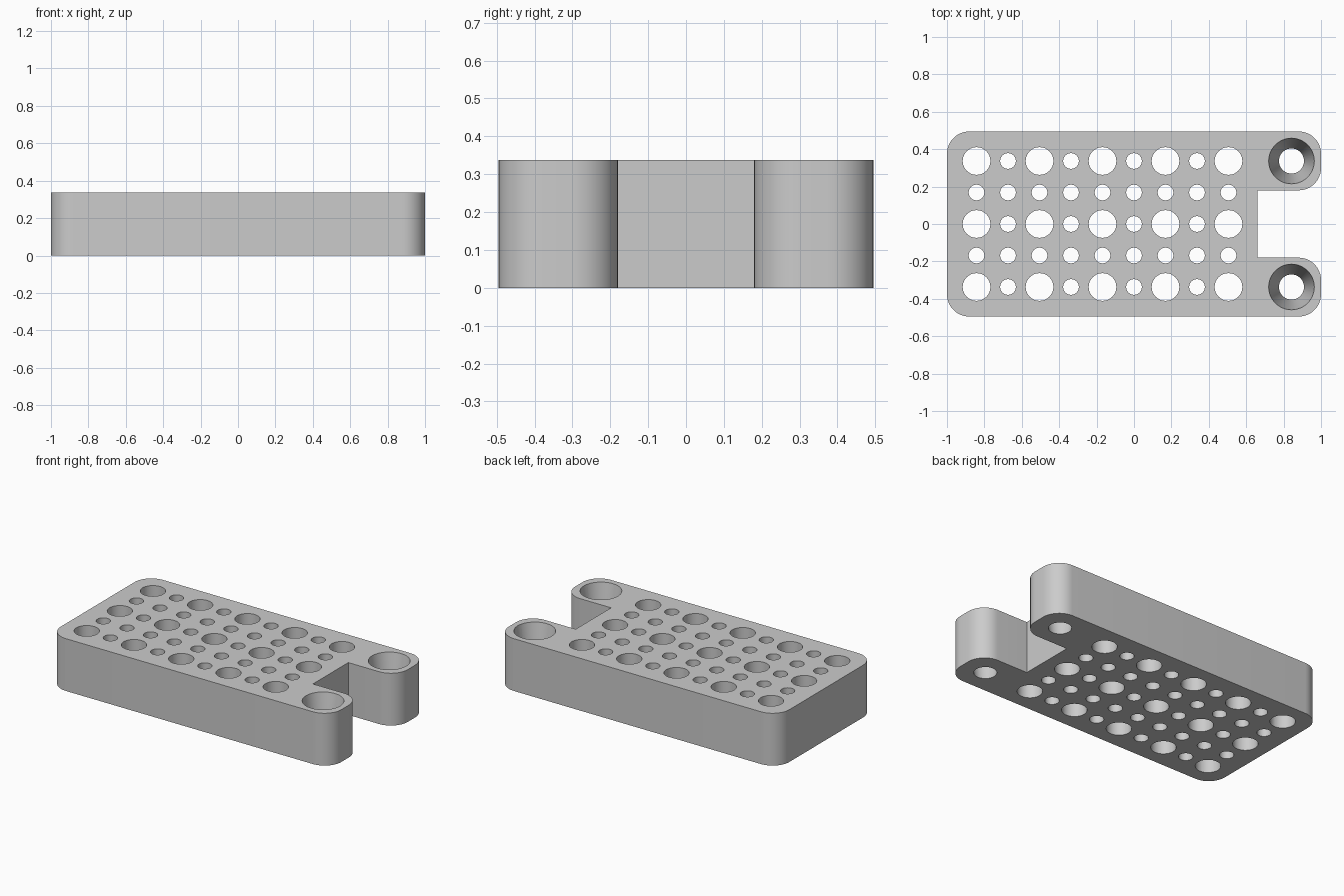
import bpy
import bmesh
from math import cos, sin, pi, radians
from mathutils import Matrix, Vector

cube = bpy.data.objects.get("Cube")
if cube:
    bpy.data.objects.remove(cube, do_unlink=True)

HEIGHT = 0.337
HALF_DEPTH = 0.495
PITCH = 0.1684
CORNER = 0.12
NOTCH_X, NOTCH_Y = 0.66, 0.18

grey = bpy.data.materials.new("light grey")
grey.use_nodes = True
grey.diffuse_color = (0.6, 0.6, 0.6, 1)
grey.node_tree.nodes["Principled BSDF"].inputs["Base Color"].default_value = (0.6, 0.6, 0.6, 1)


def make_object(name, bm):
    mesh = bpy.data.meshes.new(name)
    bm.to_mesh(mesh)
    bm.free()
    obj = bpy.data.objects.new(name, mesh)
    bpy.context.collection.objects.link(obj)
    mesh.materials.append(grey)
    return obj


def rounded(x, y, sx, sy, steps=12):
    """Arc for a convex corner at (x, y), running counter-clockwise."""
    start = {(1, -1): -pi / 2, (1, 1): 0, (-1, 1): pi / 2, (-1, -1): pi}[(sx, sy)]
    cx, cy = x - sx * CORNER, y - sy * CORNER
    angles = [start + pi / 2 * i / steps for i in range(steps + 1)]
    return [(cx + CORNER * cos(a), cy + CORNER * sin(a)) for a in angles]


def drill(bm, x, y, bottom_radius, top_radius, segments):
    """Through-hole cutter whose radius is exact at the two block faces."""
    over = 0.02
    slope = (top_radius - bottom_radius) / HEIGHT * over
    bmesh.ops.create_cone(
        bm, cap_ends=True, segments=segments,
        radius1=bottom_radius - slope, radius2=top_radius + slope,
        depth=HEIGHT + 2 * over,
        matrix=Matrix.Translation((x, y, HEIGHT / 2)))


# Block outline with two mounting arms on the +x end
outline = (rounded(-1, -HALF_DEPTH, -1, -1)
           + rounded(1, -HALF_DEPTH, 1, -1)
           + rounded(1, -NOTCH_Y, 1, 1)
           + [(NOTCH_X, -NOTCH_Y), (NOTCH_X, NOTCH_Y)]
           + rounded(1, NOTCH_Y, 1, -1)
           + rounded(1, HALF_DEPTH, 1, 1)
           + rounded(-1, HALF_DEPTH, -1, 1))
bm = bmesh.new()
base = bm.faces.new([bm.verts.new((x, y, 0)) for x, y in outline])
top = bmesh.ops.extrude_face_region(bm, geom=[base])["geom"]
bmesh.ops.translate(bm, vec=Vector((0, 0, HEIGHT)),
                    verts=[v for v in top if isinstance(v, bmesh.types.BMVert)])
bmesh.ops.recalc_face_normals(bm, faces=bm.faces)
block = make_object("perforated_block", bm)

# Grid of alternating large and small holes, plus tapered screw holes
bm = bmesh.new()
for col in range(9):
    for row in range(-2, 3):
        large = col % 2 == 0 and row % 2 == 0
        radius = 0.074 if large else 0.042
        drill(bm, (col - 5) * PITCH, row * PITCH, radius, radius, 40 if large else 32)
for side in (-1, 1):
    drill(bm, 5 * PITCH, side * 2 * PITCH, 0.067, 0.122, 48)
cutter = make_object("hole_cutter", bm)
cutter.hide_render = True

holes = block.modifiers.new("holes", "BOOLEAN")
holes.operation = "DIFFERENCE"
holes.solver = "EXACT"
holes.object = cutter

# Apply the holes, then smooth the round walls
bpy.ops.object.select_all(action="DESELECT")
block.select_set(True)
bpy.context.view_layer.objects.active = block
bpy.ops.object.modifier_apply(modifier="holes")
bpy.data.objects.remove(cutter, do_unlink=True)
bpy.ops.object.shade_smooth_by_angle(angle=radians(30))
